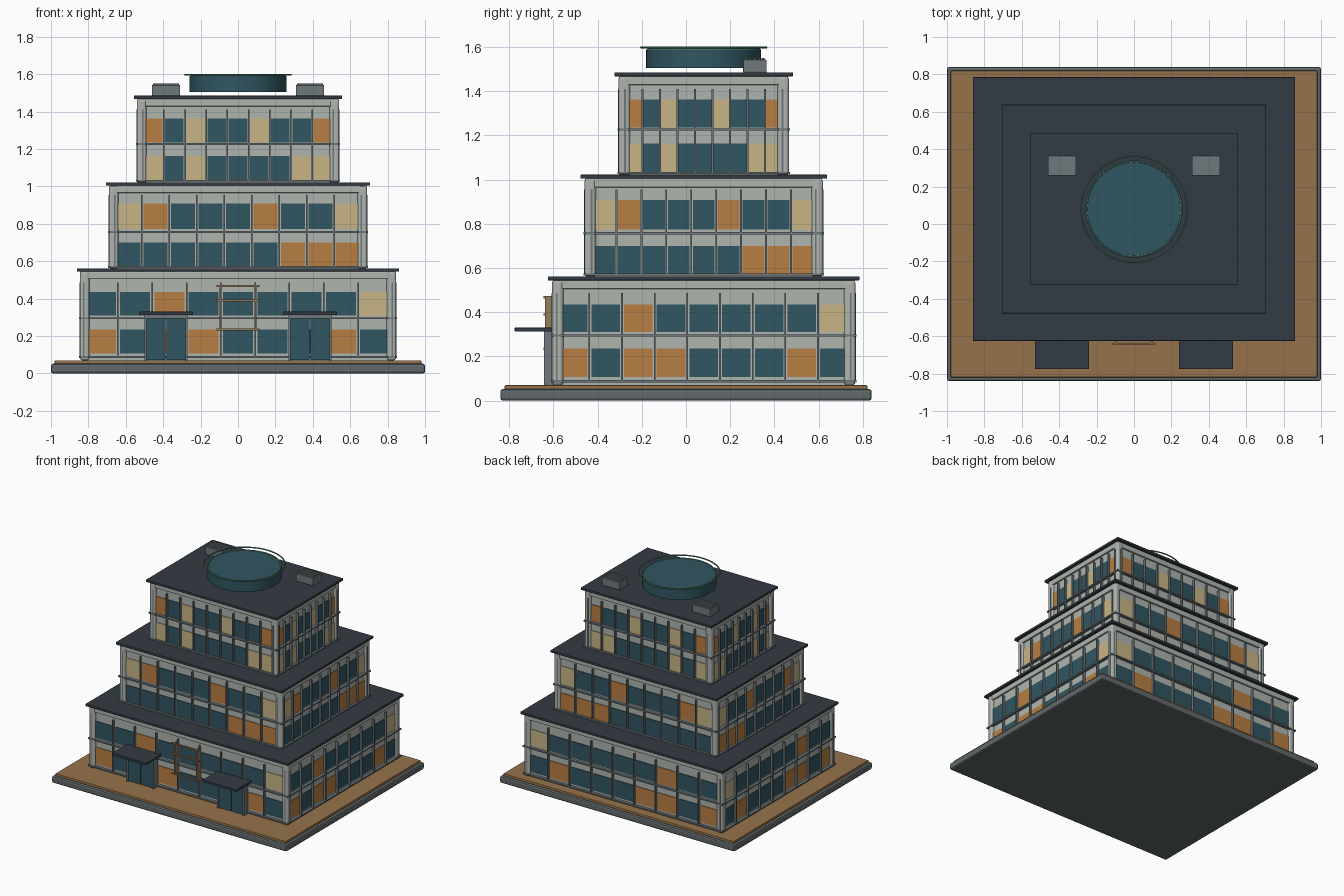
import bpy, bmesh, math
from mathutils import Matrix

if "Cube" in bpy.data.objects:
    bpy.data.objects.remove(bpy.data.objects["Cube"])

CY = 0.08  # building centre in y


def mat(name, rgb):
    m = bpy.data.materials.new(name)
    m.diffuse_color = (*rgb, 1)
    m.use_nodes = True
    m.node_tree.nodes["Principled BSDF"].inputs["Base Color"].default_value = m.diffuse_color
    return m


GLASS = mat("glass", (.03, .092, .12))
ORANGE = mat("warm_blind", (.48, .21, .055))
CREAM = mat("pale_blind", (.58, .46, .24))
ROOF = mat("roof_dark", (.033, .044, .056))
WALL = mat("wall_light", (.43, .46, .43))
METAL = mat("metal", (.16, .19, .20))
PAVING = mat("paving", (.30, .17, .07))
SLAB = mat("slab", (.12, .14, .145))
BRONZE = mat("bronze", (.30, .20, .11))
GREEN = mat("green_trim", (.10, .27, .19))


def boxes(name, items, material, bevel=0, segments=2):
    """One object made of boxes (x0, x1, y0, y1, z0, z1)."""
    bm = bmesh.new()
    for x0, x1, y0, y1, z0, z1 in items:
        m = Matrix.Translation(((x0 + x1) / 2, (y0 + y1) / 2, (z0 + z1) / 2))
        m = m @ Matrix.Diagonal((abs(x1 - x0), abs(y1 - y0), z1 - z0, 1))
        bmesh.ops.create_cube(bm, size=1, matrix=m)
    me = bpy.data.meshes.new(name)
    bm.to_mesh(me)
    bm.free()
    ob = bpy.data.objects.new(name, me)
    bpy.context.collection.objects.link(ob)
    me.materials.append(material)
    if bevel:
        b = ob.modifiers.new("bevel", 'BEVEL')
        b.width, b.segments = bevel, segments
    return ob


def block(hx, hy, z0, z1, cy=CY):
    return (-hx, hx, cy - hy, cy + hy, z0, z1)


def on_sides(hx, hy, a, b, d0, d1, z0, z1, spans):
    """Repeat a facade strip on four sides; a, b are fractions of the side span."""
    out = []
    for s in (-1, 1):
        y, x = CY + s * hy, s * hx
        out.append((a * spans[0], b * spans[0], *sorted((y + s * d0, y + s * d1)), z0, z1))
        out.append((*sorted((x + s * d0, x + s * d1)), CY + a * spans[1], CY + b * spans[1], z0, z1))
    return out


# plinth and paving
boxes("plinth", [block(1, .84, 0, .052, 0)], SLAB, .012)
boxes("paving", [block(.98, .82, .05, .07, 0)], PAVING, .004)

# tiers: outer half sizes, window spans, floor, roof underside, rails, window rows, patterns
TIERS = [
    (.85, .69, .825, .665, .07, .545, (.088, .295), ((.107, .236), (.31, .435)),
     ("OTOOTTTOT", "TTOTTTTTC"), .487),
    (.695, .543, .66, .507, .56, 1.005, (.57, .757), ((.575, .70), (.773, .908)),
     ("TTTTTTOOO", "COTTTOTTC"), .955),
    (.545, .389, .51, .356, 1.018, 1.468, (1.03, 1.226), ((1.035, 1.162), (1.235, 1.362)),
     ("CTCTTTTCC", "OTCTTCTTO"), 1.41),
]
for i, (hx, hy, sx, sy, z0, z1, rails, rows, pats, mtop) in enumerate(TIERS, 1):
    p = f"tier_{i}_"
    wx, wy = hx - .02, hy - .02
    sp = (sx, sy)
    boxes(p + "walls", [block(wx, wy, z0, z1)], WALL)
    # rounded corner pillars
    pil = []
    for s in (-1, 1):
        for t in (-1, 1):
            pil.append((*sorted((s * (hx - .055), s * (hx - .004))),
                        *sorted((CY + t * (hy - .055), CY + t * (hy - .004))), z0, z1))
    boxes(p + "corner_pillars", pil, WALL, .014, 3)
    # window panes grouped by blind colour
    panes = {'T': [], 'O': [], 'C': []}
    for (b, t), pat in zip(rows, pats):
        for k, c in enumerate(pat):
            a0, a1 = -1 + k * 2 / 9 + .014, -1 + (k + 1) * 2 / 9 - .014
            panes[c] += on_sides(wx, wy, a0, a1, -.004, .005, b, t, sp)
    for c, n, m in (('T', "glass_panes", GLASS), ('O', "warm_panes", ORANGE), ('C', "pale_panes", CREAM)):
        boxes(p + n, panes[c], m)
    # mullions
    mull = []
    for k in range(10):
        c = -1 + k * 2 / 9
        for q in on_sides(wx, wy, c, c, -.002, .018, rails[0], mtop, sp):
            x0, x1, y0, y1, a, b = q
            mull.append((x0 - .004, x1 + .004, y0, y1, a, b) if x0 == x1
                        else (x0, x1, y0 - .004, y1 + .004, a, b))
    boxes(p + "mullions", mull, METAL)
    # horizontal rails and cornice
    rl = []
    for z in rails:
        rl += on_sides(wx, wy, -1, 1, -.002, .021, z - .005, z + .005, (hx, hy))
    boxes(p + "rails", rl, METAL)
    boxes(p + "cornice", [block(hx - .007, hy - .007, z1 - .04, z1)], WALL, .004)
    boxes(p + "roof", [block(hx + .012, hy + .015, z1 - .001, z1 + .017)], ROOF, .003)

# entrances with canopies
front = CY - .69
for s, side in ((-1, "left"), (1, "right")):
    cx = s * .385
    boxes(side + "_entrance_glass", [(cx - .103, cx - .002, front - .022, front + .03, .072, .295),
                                     (cx + .002, cx + .103, front - .022, front + .03, .072, .295)], GLASS)
    boxes(side + "_entrance_frame", [(cx - .115, cx - .103, front - .032, front + .03, .07, .307),
                                     (cx + .103, cx + .115, front - .032, front + .03, .07, .307),
                                     (cx - .115, cx + .115, front - .032, front + .03, .295, .312)], METAL)
    boxes(side + "_canopy", [(cx - .145, cx + .145, -.775, front + .025, .312, .33)], ROOF, .003)

# central bar frame on the front
bars = [(-.115, .115, front - .035, front - .025, z - .005, z + .005) for z in (.235, .39, .468)]
bars += [(x - .004, x + .004, front - .028, front + .02, .23, .473) for x in (-.095, .095)]
boxes("front_bar_frame", bars, BRONZE)

# rooftop plant units with louvres
for s, side in ((-1, "left"), (1, "right")):
    x0, x1 = sorted((s * .31, s * .46))
    boxes(side + "_roof_unit", [(x0, x1, .258, .365, 1.484, 1.542)], METAL, .004)
    boxes(side + "_roof_louvres", [(x0 + .006, x1 - .006, y, y + .012, 1.54, 1.55)
                                   for y in (.266, .285, .304, .323, .342)], METAL)

# round skylight and its rings
bpy.ops.mesh.primitive_cylinder_add(vertices=64, radius=.26, depth=.082, location=(0, CY, 1.546))
sky = bpy.context.object
sky.name = "skylight_drum"
sky.data.materials.append(GLASS)
bpy.ops.object.shade_smooth_by_angle()
for n, r, z in (("skylight_outer_ring", .283, 1.597), ("skylight_edge_ring", .254, 1.587)):
    bpy.ops.mesh.primitive_torus_add(major_segments=64, minor_segments=8, major_radius=r,
                                     minor_radius=.005, location=(0, CY, z))
    ring = bpy.context.object
    ring.name = n
    ring.data.materials.append(GREEN)
    bpy.ops.object.shade_smooth_by_angle()
